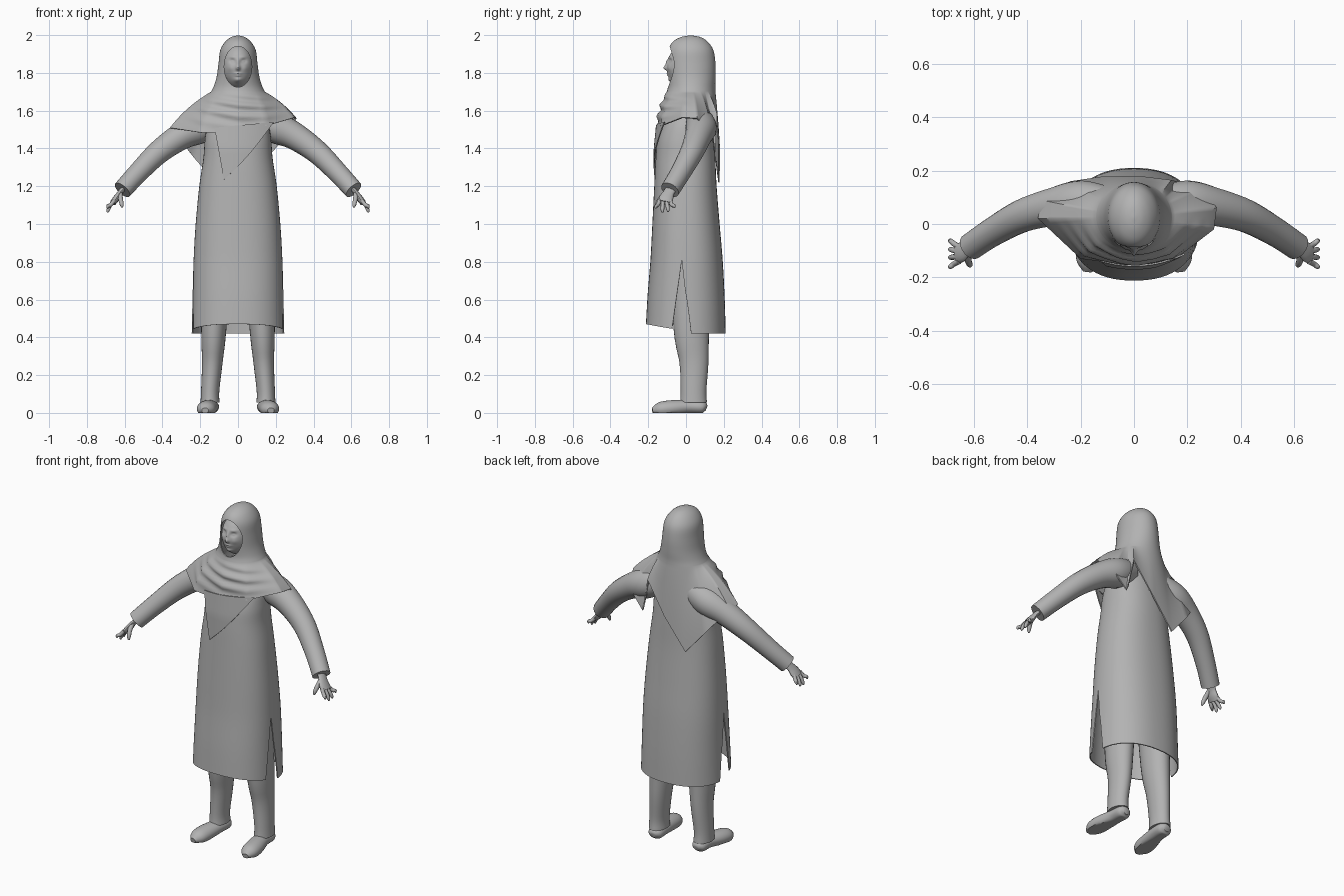
import bpy, bmesh, math
from mathutils import Vector

if bpy.data.objects.get("Cube"):
    bpy.data.objects.remove(bpy.data.objects["Cube"])

grey = bpy.data.materials.new("plain_grey")
grey.use_nodes = True
grey.diffuse_color = (0.45, 0.45, 0.45, 1)
grey.node_tree.nodes["Principled BSDF"].inputs["Base Color"].default_value = (0.45, 0.45, 0.45, 1)


def spline(points, steps):
    """Catmull-Rom interpolation of tuples of any length."""
    pts = [Vector(p) for p in points]
    out = []
    for i in range(len(pts) - 1):
        a, b, c, d = pts[max(i - 1, 0)], pts[i], pts[i + 1], pts[min(i + 2, len(pts) - 1)]
        for s in range(steps):
            t = s / steps
            out.append(0.5 * (2 * b + (c - a) * t + (2 * a - 5 * b + 4 * c - d) * t ** 2
                              + (3 * b - a - 3 * c + d) * t ** 3))
    return out + [pts[-1]]


def grid(bm, rows, closed=True, cap_start=False, cap_end=False):
    """Skin a list of point rows with quads."""
    vs = [[bm.verts.new(p) for p in row] for row in rows]
    n = len(rows[0])
    for r0, r1 in zip(vs, vs[1:]):
        for j in range(n if closed else n - 1):
            k = (j + 1) % n
            bm.faces.new((r0[j], r0[k], r1[k], r1[j]))
    if cap_start:
        bm.faces.new(vs[0])
    if cap_end:
        bm.faces.new(vs[-1])


def finish(name, bm, thickness=0, mirror=False, cutter=None, angle=40):
    bmesh.ops.remove_doubles(bm, verts=bm.verts, dist=0.0004)
    bmesh.ops.recalc_face_normals(bm, faces=bm.faces)
    mesh = bpy.data.meshes.new(name)
    bm.to_mesh(mesh)
    bm.free()
    ob = bpy.data.objects.new(name, mesh)
    bpy.context.collection.objects.link(ob)
    mesh.materials.append(grey)
    if thickness:
        mod = ob.modifiers.new("thickness", 'SOLIDIFY')
        mod.thickness, mod.offset = thickness, -1
    if cutter:
        mod = ob.modifiers.new("opening", 'BOOLEAN')
        mod.object, mod.operation, mod.solver = cutter, 'DIFFERENCE', 'EXACT'
    if mirror:
        ob.modifiers.new("mirror", 'MIRROR')
    bpy.ops.object.select_all(action='DESELECT')
    ob.select_set(True)
    bpy.context.view_layer.objects.active = ob
    for mod in list(ob.modifiers):
        bpy.ops.object.modifier_apply(modifier=mod.name)
    bpy.ops.object.shade_smooth_by_angle(angle=math.radians(angle))
    return ob


def tube(bm, path, ref=(0, 1, 0), flat=1.0, sides=20, steps=5, floor=None):
    """Loft ellipses along (x, y, z, radius) points; ref is the wide direction."""
    pts = spline(path, steps)
    rows = []
    for i, p in enumerate(pts):
        t = (pts[min(i + 1, len(pts) - 1)].xyz - pts[max(i - 1, 0)].xyz).normalized()
        w = (Vector(ref) - t * t.dot(Vector(ref))).normalized()
        n = t.cross(w)
        row = []
        for k in range(sides):
            a = math.tau * k / sides
            q = p.xyz + p.w * (w * math.cos(a) + n * (flat * math.sin(a)))
            if floor is not None:
                q.z = max(q.z, floor)
            row.append(q)
        rows.append(row)
    grid(bm, rows, cap_start=True, cap_end=True)


def section(a, hx, yf, yb, power=2.0):
    """Point on a rounded cross-section with separate front and back depth."""
    c, s = math.cos(a), math.sin(a)
    mid = (yf + yb) / 2
    e = 2 / power
    return (hx * math.copysign(abs(c) ** e, c),
            mid + (yb - mid) * math.copysign(abs(s) ** e, s))


# Long coat: front and back panels joined above the side slits
coat_rows = spline([(0.42, 0.246, -0.212, 0.21), (0.6, 0.241, -0.203, 0.205),
                    (0.81, 0.235, -0.188, 0.194), (1.0, 0.224, -0.178, 0.178),
                    (1.2, 0.205, -0.168, 0.162), (1.35, 0.183, -0.16, 0.155),
                    (1.45, 0.175, -0.148, 0.148), (1.54, 0.155, -0.115, 0.135),
                    (1.62, 0.09, -0.07, 0.11), (1.68, 0.05, -0.03, 0.08)], 5)
bm = bmesh.new()
for side in (-1, 1):
    rows = []
    for z, hx, yf, yb in coat_rows:
        open_t = max(0, (0.81 - z) / 0.39)
        edge = -0.1 + side * 0.2 * open_t
        row = []
        for k in range(33):
            a = edge + (math.pi * side - 2 * edge) * k / 32
            x, y = section(a, hx, yf, yb, 2.3)
            lift = (0.015 + 0.035 * abs(math.sin(a))) * open_t if side < 0 else 0
            row.append((x, y, z + lift))
        rows.append(row)
    grid(bm, rows, closed=False)
finish("coat", bm, thickness=0.006)

# Sleeves
bm = bmesh.new()
tube(bm, [(0.1, 0.07, 1.55, 0.07), (0.2, 0.08, 1.51, 0.083), (0.3, 0.065, 1.465, 0.072),
          (0.42, 0.03, 1.38, 0.062), (0.53, -0.03, 1.27, 0.054), (0.612, -0.085, 1.18, 0.051)])
finish("sleeves", bm, mirror=True)

# Hands: flattened palm, four fingers and a thumb
bm = bmesh.new()
tube(bm, [(0.595, -0.07, 1.2, 0.03), (0.625, -0.092, 1.165, 0.03), (0.645, -0.105, 1.135, 0.038),
          (0.662, -0.112, 1.112, 0.036)], flat=0.45, sides=16)
for y0, y1, z1 in ((-0.14, -0.16, 1.083), (-0.122, -0.125, 1.06),
                   (-0.103, -0.095, 1.064), (-0.085, -0.063, 1.085)):
    tube(bm, [(0.655, y0, 1.125, 0.011), (0.675, (y0 + y1) / 2, 1.1, 0.0105),
              (0.688, y1, z1 + 0.012, 0.009), (0.69, y1, z1, 0.004)], sides=10, steps=3)
tube(bm, [(0.625, -0.105, 1.165, 0.014), (0.622, -0.135, 1.135, 0.013),
          (0.616, -0.152, 1.105, 0.011), (0.613, -0.157, 1.088, 0.005)], sides=10, steps=3)
finish("hands", bm, mirror=True)

# Trousers
bm = bmesh.new()
tube(bm, [(0.11, 0.02, 0.9, 0.11), (0.128, 0.028, 0.45, 0.094), (0.136, 0.042, 0.27, 0.077),
          (0.147, 0.04, 0.12, 0.068), (0.148, 0.04, 0.055, 0.071)], flat=0.71, sides=28)
finish("trousers", bm, mirror=True)

# Shoes with flat soles
bm = bmesh.new()
tube(bm, [(0.143, 0.108, 0.024, 0.018), (0.144, 0.085, 0.03, 0.042), (0.148, 0.01, 0.032, 0.045),
          (0.163, -0.08, 0.024, 0.052), (0.17, -0.14, 0.018, 0.046), (0.174, -0.178, 0.012, 0.018)],
     ref=(1, 0, 0), flat=0.82, sides=24, floor=0.0)
finish("shoes", bm, mirror=True)

# Head with sculpted face: (x, z, width, height, depth) soft bumps
bumps = [(0, 1.826, 0.011, 0.013, 0.018), (0, 1.853, 0.008, 0.022, 0.008),
         (0.03, 1.862, 0.015, 0.011, -0.012), (0.03, 1.861, 0.009, 0.006, 0.006),
         (0.03, 1.885, 0.02, 0.008, 0.004), (0.04, 1.825, 0.016, 0.016, 0.004),
         (0, 1.797, 0.018, 0.005, 0.007), (0, 1.786, 0.015, 0.005, 0.007),
         (0, 1.762, 0.022, 0.014, 0.012)]
bm = bmesh.new()
bmesh.ops.create_uvsphere(bm, u_segments=128, v_segments=96, radius=1)
for v in bm.verts:
    v.co = Vector((v.co.x * 0.082, v.co.y * 0.1, 1.832 + v.co.z * 0.118))
    if v.co.y < 0:
        v.co.y -= sum(d * math.exp(-((abs(v.co.x) - x) / w) ** 2 - ((v.co.z - z) / h) ** 2)
                      for x, z, w, h, d in bumps)
finish("head", bm, angle=60)

# Headscarf: hood rings flowing into a drape with a pointed hem
hem = [(0, -0.158, 1.485), (0.15, -0.135, 1.52), (0.3, -0.02, 1.565), (0.31, 0.06, 1.56),
       (0.26, 0.145, 1.47), (0.18, 0.155, 1.38), (0.14, 0.165, 1.58), (0.02, 0.18, 1.4),
       (-0.12, 0.178, 1.22), (-0.24, 0.16, 1.36), (-0.35, 0.09, 1.5), (-0.36, 0.02, 1.51),
       (-0.2, -0.13, 1.485)]
hem_points = []
for p, q in zip(hem, hem[1:] + hem[:1]):
    hem_points += [Vector(p).lerp(Vector(q), s / 8) for s in range(8)]
angles = [math.atan2(p.y - 0.03, p.x) for p in hem_points]
hood = spline([(1.998, 0.004, 0.02, 0.03), (1.99, 0.035, -0.025, 0.075), (1.965, 0.068, -0.07, 0.115),
               (1.92, 0.094, -0.094, 0.145), (1.85, 0.103, -0.1, 0.156), (1.78, 0.113, -0.097, 0.157),
               (1.73, 0.128, -0.095, 0.155), (1.7, 0.143, -0.102, 0.156)], 4)
rows = [[(*section(a, hx, yf, yb), z) for a in angles] for z, hx, yf, yb in hood]
neck = [Vector(p) for p in rows[-1]]
for i in range(1, 19):
    t = i / 18
    row = []
    for start, end, a in zip(neck, hem_points, angles):
        ctrl = start.lerp(end, 0.6)
        ctrl.z = start.z + (end.z - start.z) * 0.4
        p = start * (1 - t) ** 2 + ctrl * (2 * t * (1 - t)) + end * t ** 2
        # diagonal folds across the chest
        front = max(0, -math.sin(a)) * math.sin(math.pi * t)
        fold = 0.009 * front * (1 + math.sin(22 * t - 4 * p.x / 0.2))
        row.append(p + Vector((math.cos(a), math.sin(a), 0)) * fold)
    rows.append(row)
bm = bmesh.new()
bmesh.ops.create_cone(bm, cap_ends=True, segments=64, radius1=1, radius2=1, depth=1)
for v in bm.verts:
    v.co = Vector((v.co.x * 0.073, -0.21 + v.co.z * 0.4, 1.833 + v.co.y * 0.108))
cutter = finish("face_opening_cutter", bm)
cutter.hide_render = True
bm = bmesh.new()
grid(bm, rows, cap_start=True)
finish("headscarf", bm, thickness=0.007, cutter=cutter, angle=50)
bpy.data.objects.remove(cutter)

# Scarf end hanging down the chest
bm = bmesh.new()
tip = Vector((-0.075, 0, 1.235))
rows = []
for i in range(13):
    t = i / 12
    row = []
    for k in range(13):
        top = Vector((-0.125, 0, 1.51)).lerp(Vector((0.19, 0, 1.54)), k / 12)
        p = top.lerp(tip, t)
        p.z -= 0.02 * math.sin(math.pi * t) * k / 12
        p.y = -0.171 + 1.2 * p.x ** 2 + 0.03 * max(0, 0.4 - t)
        row.append(p)
    rows.append(row)
grid(bm, rows, closed=False)
finish("scarf_end", bm, thickness=0.006)
